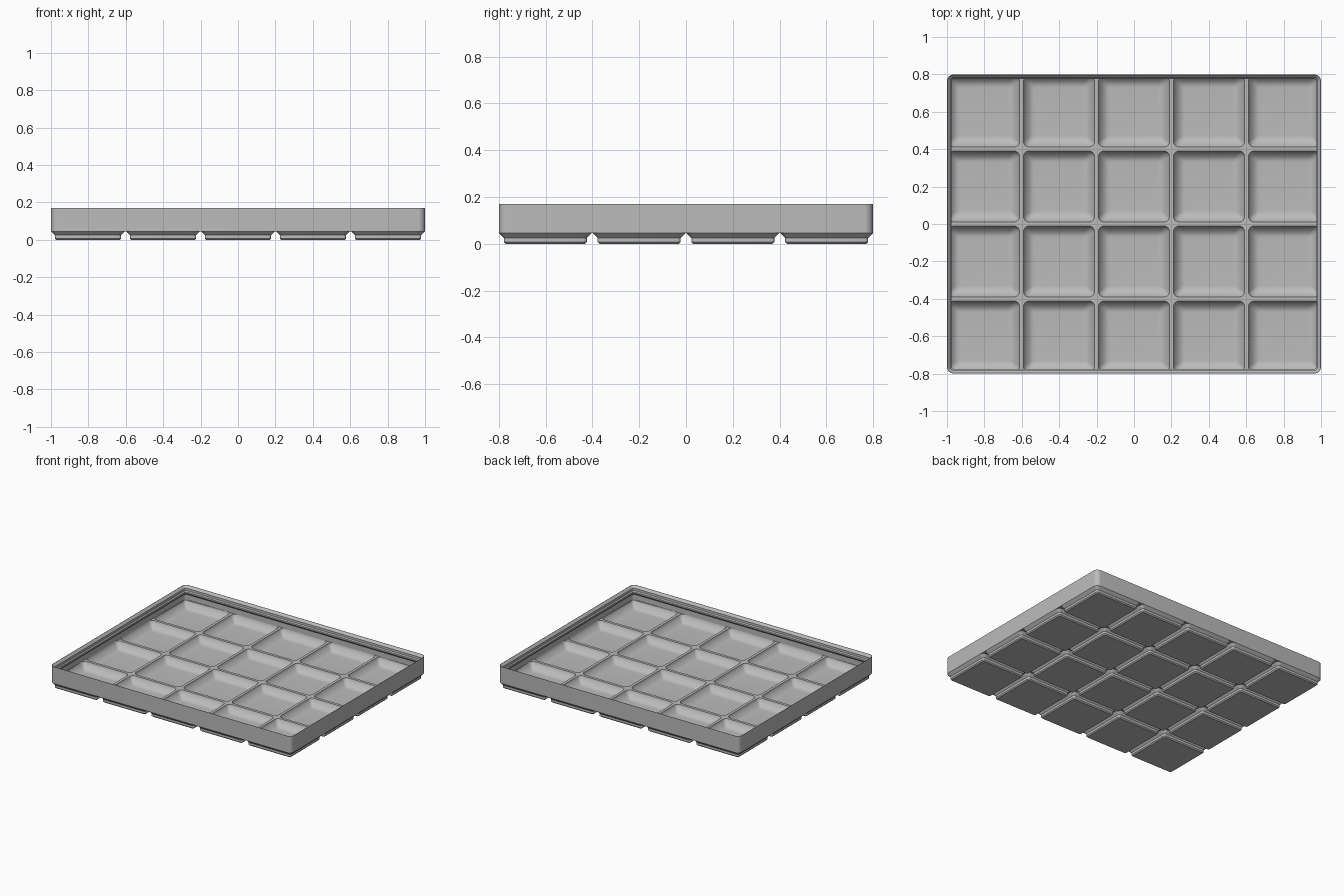
import bpy, bmesh, math

cube = bpy.data.objects.get("Cube")
if cube:
    bpy.data.objects.remove(cube, do_unlink=True)

COLS, ROWS = 5, 4
PITCH = 0.401
HX, HY = 1.0, 0.7995          # outer half sizes
R = 0.036                     # outer corner radius
BASE_Z, DIVIDER_Z, TOP_Z = 0.0453, 0.062, 0.17
WALL = 0.009
SEG = 8                       # segments per rounded corner

grey = bpy.data.materials.new("plastic_grey")
grey.use_nodes = True
grey.diffuse_color = (0.5, 0.5, 0.5, 1)
grey.node_tree.nodes["Principled BSDF"].inputs["Base Color"].default_value = (0.5, 0.5, 0.5, 1)


def rounded(hx, hy, r, cx=0, cy=0):
    """Counter-clockwise outline of a rounded rectangle."""
    pts = []
    for k, (sx, sy) in enumerate([(1, 1), (-1, 1), (-1, -1), (1, -1)]):
        for i in range(SEG + 1):
            a = math.pi / 2 * (k + i / SEG)
            pts.append((cx + sx * (hx - r) + r * math.cos(a),
                        cy + sy * (hy - r) + r * math.sin(a)))
    return pts


def clamp(p, hx, hy, r):
    """Pull a point back inside a rounded rectangle."""
    x, y = (max(-h, min(h, v)) for v, h in zip(p, (hx, hy)))
    qx, qy = abs(x) - (hx - r), abs(y) - (hy - r)
    d = math.hypot(qx, qy)
    if qx > 0 and qy > 0 and d > r:
        x = math.copysign(hx - r + qx * r / d, x)
        y = math.copysign(hy - r + qy * r / d, y)
    return x, y


def loft(bm, rings, cap=False):
    """Skin (outline, z) rings in order; optionally close the last one."""
    loops = [[bm.verts.new((x, y, z)) for x, y in pts] for pts, z in rings]
    for a, b in zip(loops, loops[1:]):
        n = len(a)
        for i in range(n):
            j = (i + 1) % n
            bm.faces.new((a[i], a[j], b[j], b[i]))
    if cap:
        bm.faces.new(loops[-1])


def finish(bm, name):
    bmesh.ops.remove_doubles(bm, verts=bm.verts, dist=0.0002)
    me = bpy.data.meshes.new(name)
    bm.to_mesh(me)
    bm.free()
    ob = bpy.data.objects.new(name, me)
    bpy.context.collection.objects.link(ob)
    me.materials.append(grey)
    bpy.ops.object.select_all(action='DESELECT')
    ob.select_set(True)
    bpy.context.view_layer.objects.active = ob
    bpy.ops.object.shade_smooth_by_angle(angle=math.radians(30))


# Outer wall with the stepped stacking lip: (inset, z)
wall_profile = [(0, BASE_Z), (0, TOP_Z), (0.002, TOP_Z), (0.018, 0.153), (0.018, 0.136),
                (0.025, 0.129), (0.025, 0.118), (WALL, 0.102), (WALL, DIVIDER_Z)]
bm = bmesh.new()
loft(bm, [(rounded(HX - d, HY - d, max(R - d, 0.008)), z) for d, z in wall_profile])
finish(bm, "outer_wall_and_lip")

# Feet and compartments: (half size, corner radius, z)
foot_profile = [(0.198, R, BASE_Z), (0.1775, 0.0153, 0.0248), (0.1775, 0.0153, 0.0076),
                (0.170, 0.0076, 0)]
pocket_profile = [(0.190, 0.030, DIVIDER_Z), (0.188, 0.029, 0.054), (0.182, 0.026, 0.043),
                  (0.172, 0.023, 0.031), (0.161, 0.020, 0.021), (0.150, 0.017, 0.014),
                  (0.140, 0.014, 0.011), (0.130, 0.012, 0.010)]


def cells(name, profile, z, inset):
    """A flat grid at height z with one recessed or hanging form per cell."""
    bm = bmesh.new()
    for c in range(COLS):
        for r in range(ROWS):
            cx = (c - (COLS - 1) / 2) * PITCH
            cy = (r - (ROWS - 1) / 2) * PITCH
            border = [clamp(p, HX - inset, HY - inset, R - inset)
                      for p in rounded(PITCH / 2, PITCH / 2, 0, cx, cy)]
            rings = [(border, z)]
            rings += [(rounded(h, h, rad, cx, cy), pz) for h, rad, pz in profile]
            loft(bm, rings, cap=True)
    if name == "feet":
        bmesh.ops.reverse_faces(bm, faces=bm.faces)
    finish(bm, name)


cells("feet", foot_profile, BASE_Z, 0)
cells("compartments", pocket_profile, DIVIDER_Z, WALL)
